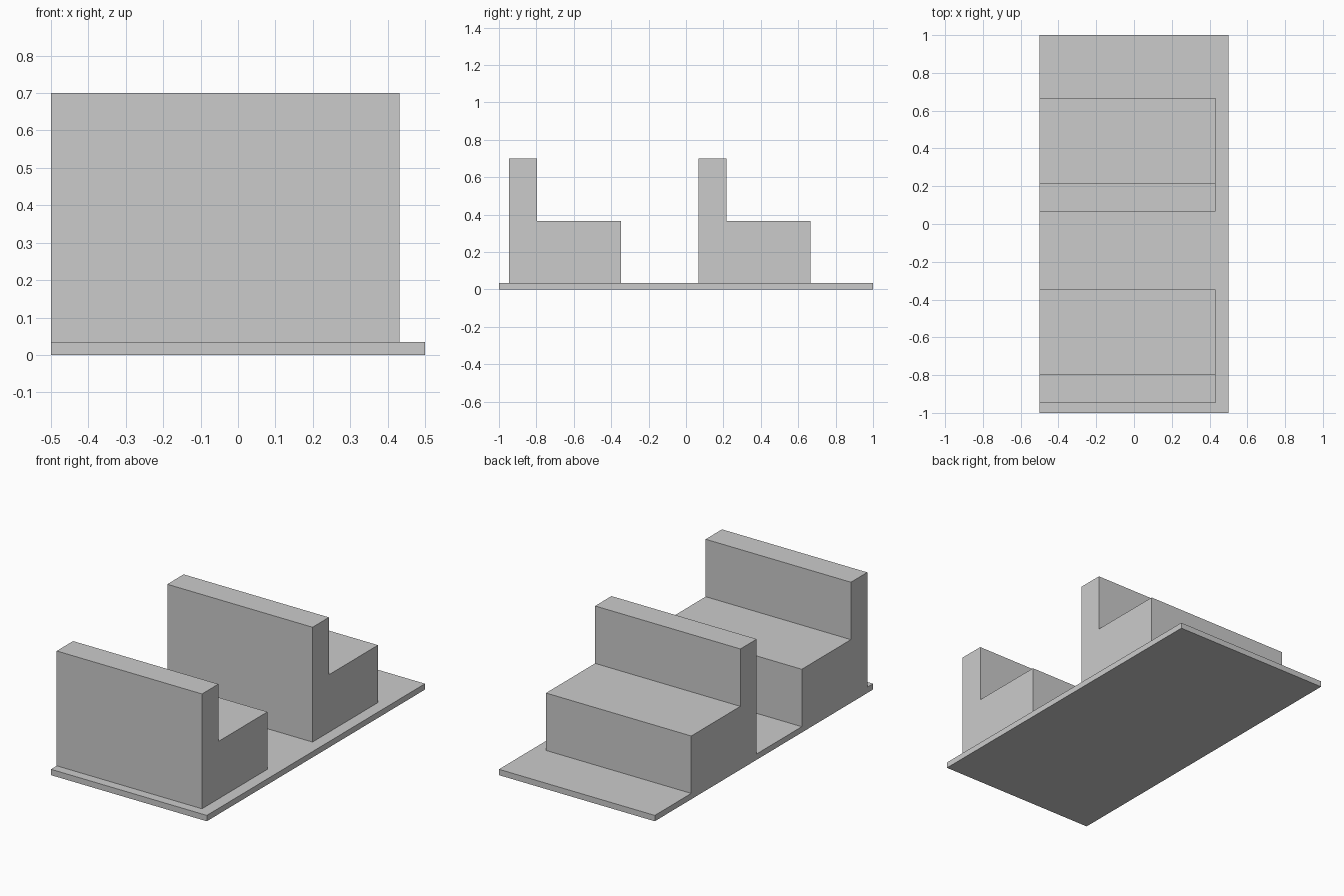
import bpy
import bmesh

cube = bpy.data.objects.get("Cube")
if cube:
    bpy.data.objects.remove(cube, do_unlink=True)

# One plain grey for everything
GREY = (0.6, 0.6, 0.6, 1.0)
grey = bpy.data.materials.new("light_grey")
grey.use_nodes = True
grey.diffuse_color = GREY
grey.node_tree.nodes["Principled BSDF"].inputs["Base Color"].default_value = GREY


def extrude_profile(name, profile, x_min, x_max):
    """Extrude a closed (y, z) side profile along x."""
    bm = bmesh.new()
    face = bm.faces.new([bm.verts.new((x_min, y, z)) for y, z in profile])
    result = bmesh.ops.extrude_face_region(bm, geom=[face])
    verts = [v for v in result["geom"] if isinstance(v, bmesh.types.BMVert)]
    bmesh.ops.translate(bm, verts=verts, vec=(x_max - x_min, 0, 0))
    bmesh.ops.recalc_face_normals(bm, faces=bm.faces)
    mesh = bpy.data.meshes.new(name)
    bm.to_mesh(mesh)
    bm.free()
    mesh.materials.append(grey)
    obj = bpy.data.objects.new(name, mesh)
    bpy.context.collection.objects.link(obj)
    return obj


FLOOR = 0.034
SEAT = 0.367
TOP = 0.7
DEPTH = 0.6
BACK = 0.15

# Floor plate
extrude_profile("floor_plate", [(-1, 0), (1, 0), (1, FLOOR), (-1, FLOOR)], -0.5, 0.5)

# Two L-shaped benches, flush with one long edge of the floor
for name, y in (("front_bench", -0.947), ("rear_bench", 0.066)):
    extrude_profile(name, [
        (y, FLOOR), (y + DEPTH, FLOOR), (y + DEPTH, SEAT),
        (y + BACK, SEAT), (y + BACK, TOP), (y, TOP),
    ], -0.5, 0.432)
